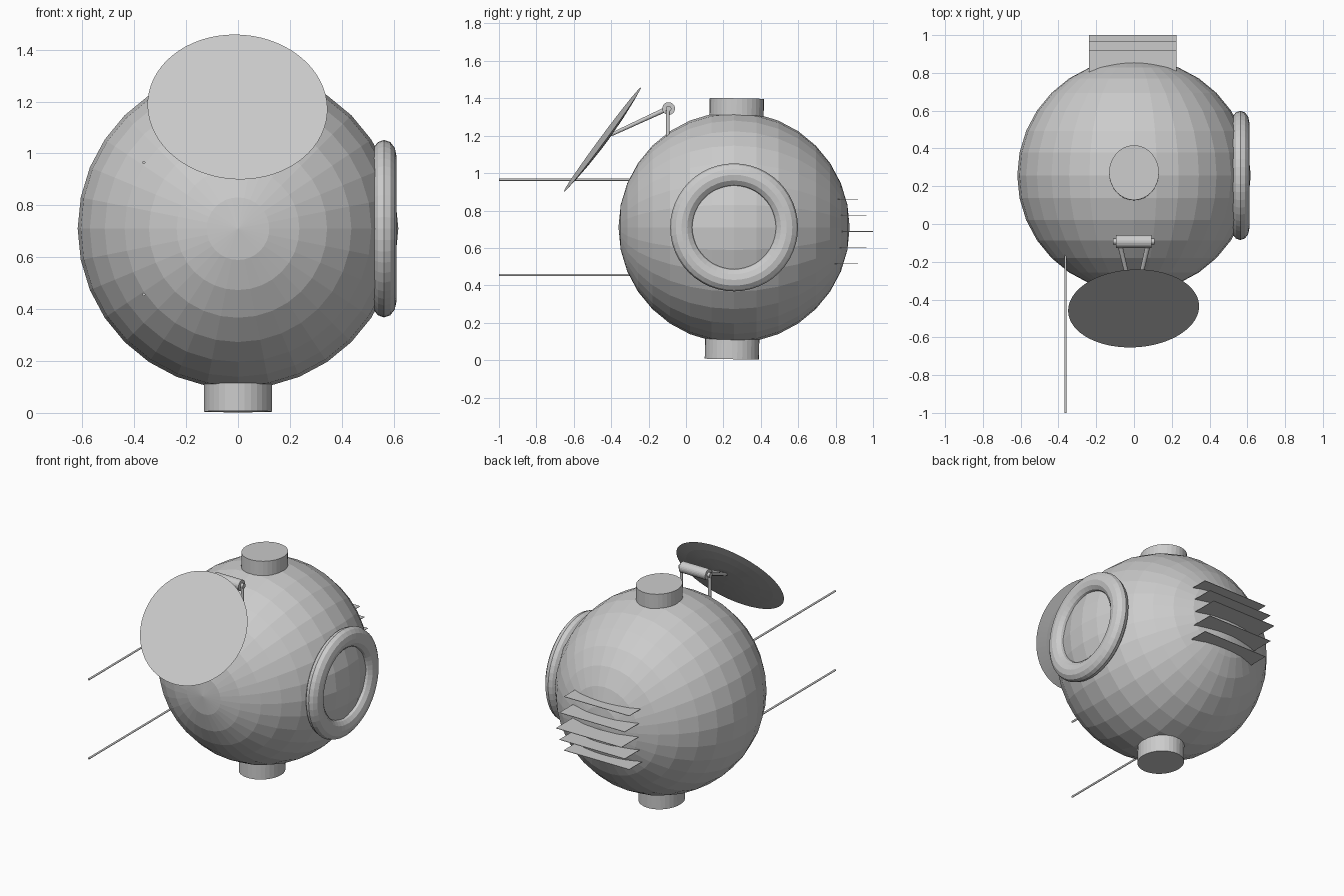
import bpy, math
from mathutils import Vector

if "Cube" in bpy.data.objects:
    bpy.data.objects.remove(bpy.data.objects["Cube"])

HALF = math.pi / 2
C = Vector((0, 0.257, 0.71))   # body centre
R = 0.618                      # body radius


def name_it(name):
    ob = bpy.context.object
    ob.name = name
    return ob


def rod(name, a, b, r, sides=12, r2=None):
    """Round bar from a to b, tapering to r2 if given."""
    a, b = Vector(a), Vector(b)
    bpy.ops.mesh.primitive_cone_add(vertices=sides, radius1=r, radius2=r if r2 is None else r2,
                                    depth=(b - a).length, location=(a + b) / 2)
    ob = name_it(name)
    ob.rotation_euler = (b - a).to_track_quat('Z', 'Y').to_euler()
    return ob


def lathe(name, profile, sides):
    """Revolve (radius, height) points about z; zero radius makes a pole."""
    verts, faces, rings = [], [], []
    for r, z in profile:
        n = 1 if r == 0 else sides
        rings.append([len(verts) + i for i in range(n)])
        verts += [(r * math.cos(2 * math.pi * i / sides), r * math.sin(2 * math.pi * i / sides), z)
                  for i in range(n)]
    for lo, hi in zip(rings, rings[1:]):
        for i in range(sides):
            j = (i + 1) % sides
            quad = [lo[i % len(lo)], lo[j % len(lo)], hi[j % len(hi)], hi[i % len(hi)]]
            faces.append(list(dict.fromkeys(quad)))
    me = bpy.data.meshes.new(name)
    me.from_pydata(verts, [], faces)
    ob = bpy.data.objects.new(name, me)
    bpy.context.collection.objects.link(ob)
    return ob


# Faceted spherical body with poles at front and back
bpy.ops.mesh.primitive_uv_sphere_add(segments=32, ring_count=16, radius=R, location=C,
                                     rotation=(HALF, 0, 0))
name_it("body")

# Slightly tilted, slightly oval core showing as top and bottom stubs
core = rod("top_and_bottom_hub", (0, 0.245, 0.005), (0, 0.272, 1.4), 1, 32)
core.scale = (0.132, 0.145, 1)

# Hatch ring on the right side
bpy.ops.mesh.primitive_torus_add(major_segments=48, minor_segments=12, major_radius=0.281,
                                 minor_radius=0.061, location=(0.563, C.y, C.z),
                                 rotation=(0, HALF, 0))
name_it("hatch_ring").scale = (1, 1, 0.78)

# Dish: flat front, shallow domed back
dish = lathe("dish", [(0, -0.024), (0.1, -0.022), (0.2, -0.016), (0.28, -0.009),
                      (0.347, 0), (0, 0.001)], 64)
dish.location = (-0.002, -0.447, 1.179)
dish.rotation_euler = Vector((0.042, -0.804, 0.594)).to_track_quat('Z', 'Y').to_euler()

# Dish hinge: barrel, pin, posts and converging struts
HY, HZ = -0.093, 1.345
rod("hinge_barrel", (-0.095, HY, HZ), (0.092, HY, HZ), 0.034, 24)
rod("hinge_pin", (-0.112, HY, HZ), (0.109, HY, HZ), 0.015, 16)
for side, s in (("left", -1), ("right", 1)):
    rod("hinge_post_" + side, (s * 0.1, -0.097, 1.15), (s * 0.1, -0.097, HZ), 0.01)
    rod("dish_strut_" + side, (s * 0.076, -0.105, 1.342), (s * 0.006, -0.4, 1.206), 0.013, 12, 0.009)

# Two forward antennas on the left
for label, z in (("upper", 0.965), ("lower", 0.456)):
    rod("antenna_" + label, (-0.363, -1, z), (-0.363, -0.12, z), 0.006)

# Cooling fins at the back
fins = [(0.515, 0.92), (0.601, 0.965), (0.688, 1.0), (0.774, 0.965), (0.86, 0.92)]
for i, (z, y_out) in enumerate(fins):
    y_in = 0.74
    bpy.ops.mesh.primitive_cube_add(size=1, location=(-0.007, (y_in + y_out) / 2, z))
    name_it(f"fin_{i + 1}").scale = (0.465, y_out - y_in, 0.003)
